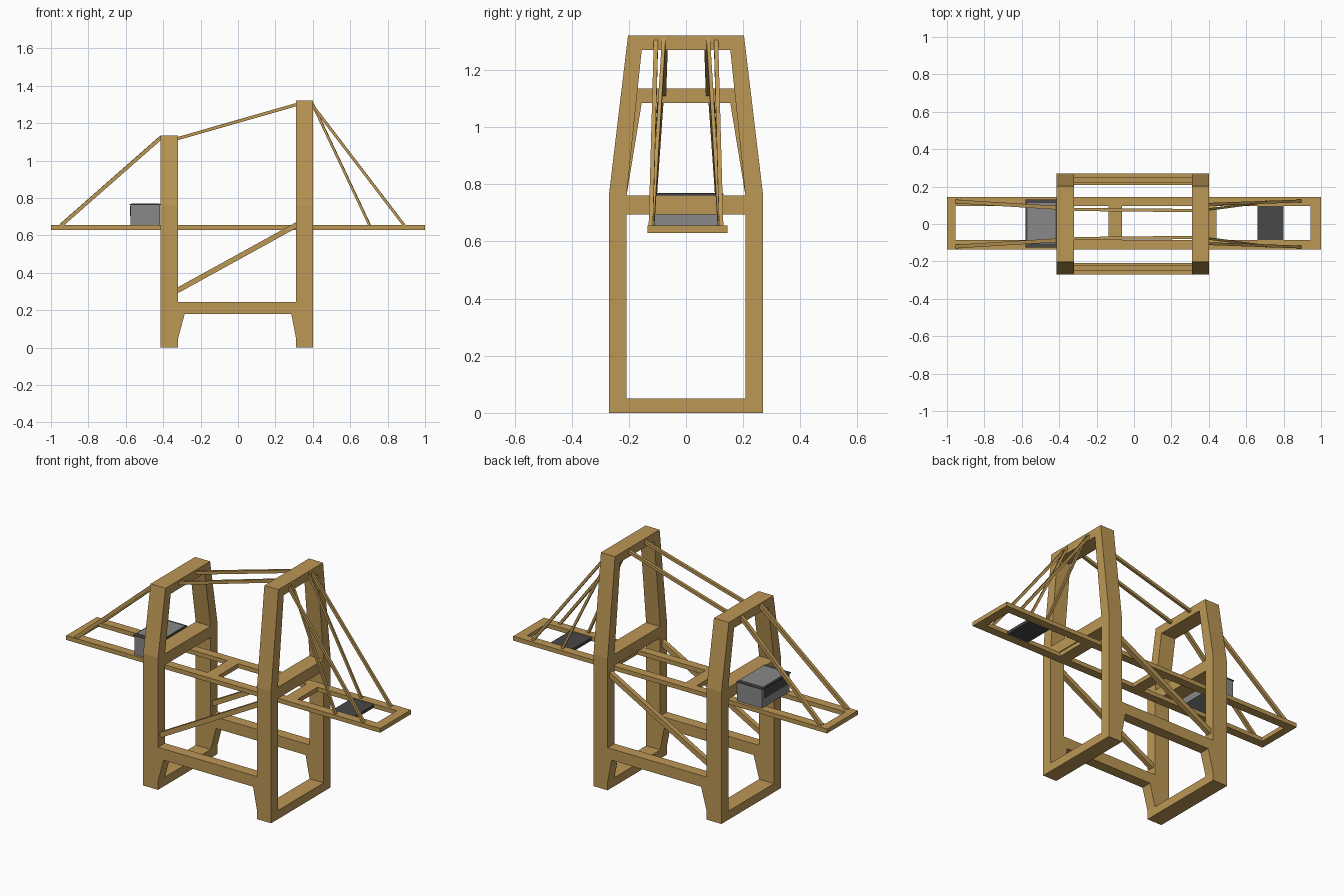
import bpy, bmesh
from mathutils import Vector

cube = bpy.data.objects.get("Cube")
if cube:
    bpy.data.objects.remove(cube, do_unlink=True)


def material(name, rgb):
    m = bpy.data.materials.new(name)
    m.use_nodes = True
    m.diffuse_color = (*rgb, 1)
    m.node_tree.nodes["Principled BSDF"].inputs["Base Color"].default_value = (*rgb, 1)
    return m


TAN = material("tan", (0.50, 0.31, 0.09))
GREY = material("grey", (0.25, 0.25, 0.25))
DARK = material("dark grey", (0.065, 0.065, 0.065))


def finish(name, bm, mat):
    bmesh.ops.recalc_face_normals(bm, faces=bm.faces[:])
    mesh = bpy.data.meshes.new(name)
    bm.to_mesh(mesh)
    bm.free()
    mesh.materials.append(mat)
    ob = bpy.data.objects.new(name, mesh)
    bpy.context.collection.objects.link(ob)
    return ob


def extrude(name, outer, place, depth, mat, inner=None):
    """Extrude a flat outline, or the ring between two matching outlines."""
    bm = bmesh.new()
    a = [bm.verts.new(place(*p)) for p in outer]
    if inner:
        b = [bm.verts.new(place(*p)) for p in inner]
        n = len(a)
        faces = [bm.faces.new((a[i], a[(i + 1) % n], b[(i + 1) % n], b[i])) for i in range(n)]
    else:
        faces = [bm.faces.new(a)]
    new = bmesh.ops.extrude_face_region(bm, geom=faces)["geom"]
    moved = [v for v in new if isinstance(v, bmesh.types.BMVert)]
    bmesh.ops.translate(bm, verts=moved, vec=depth)
    return finish(name, bm, mat)


def rect(u0, u1, v0, v1):
    return [(u0, v0), (u1, v0), (u1, v1), (u0, v1)]


def box(name, x0, x1, y0, y1, z0, z1, mat=TAN):
    return extrude(name, rect(x0, x1, y0, y1), lambda x, y: (x, y, z0), (0, 0, z1 - z0), mat)


def rod(name, start, end, width):
    """Square bar running between two points."""
    start, end = Vector(start), Vector(end)
    d = end - start
    side = d.cross((0, 0, 1)).normalized() * width / 2
    up = side.cross(d).normalized() * width / 2
    return extrude(name, rect(-1, 1, -1, 1), lambda u, v: start + side * u + up * v, d, TAN)


def mirrored(half):
    return half + [(-y, z) for y, z in reversed(half)]


# Two portal frames with tapered tops
for name, x0, x1, h in (("short", -0.415, -0.32, 1.135), ("tall", 0.31, 0.40, 1.32)):
    extrude(name + "_portal_frame", mirrored([(0.27, 0), (0.27, 0.76), (0.203, h)]),
            lambda y, z: (x0, y, z), (x1 - x0, 0, 0), TAN,
            mirrored([(0.208, 0.05), (0.208, 0.76), (0.155, h - 0.05)]))
    box(name + "_portal_crossbeam", x0, x1, -0.208, 0.208, 0.695, 0.76)

# Boom: rectangular frame with two cross bars
extrude("boom_frame", rect(-1, 1, -0.135, 0.145), lambda x, y: (x, y, 0.63),
        (0, 0, 0.025), TAN, rect(-0.955, 0.945, -0.085, 0.095))
box("boom_middle_bar", -0.135, -0.065, -0.085, 0.095, 0.63, 0.655)
box("boom_hinge_bar", 0.37, 0.44, -0.085, 0.095, 0.63, 0.655)
box("trolley", 0.66, 0.80, -0.085, 0.095, 0.634, 0.651, DARK)

# Machinery cabin with dark roof edge and end window
box("cabin", -0.575, -0.416, -0.122, 0.128, 0.655, 0.762, GREY)
box("cabin_roof_edge", -0.58, -0.414, -0.126, 0.132, 0.762, 0.767, DARK)
box("cabin_roof_panel", -0.57, -0.42, -0.103, 0.113, 0.767, 0.77, GREY)
box("cabin_window", -0.578, -0.575, -0.10, 0.106, 0.705, 0.758, DARK)

for s, side in ((-1, "right"), (1, "left")):
    # Lower beam with angled feet gussets
    extrude(side + "_lower_beam",
            [(-0.32, 0.245), (0.31, 0.245), (0.31, 0.05), (0.285, 0.18), (-0.285, 0.18), (-0.32, 0.05)],
            lambda x, z: (x, s * 0.208, z), (0, s * 0.062, 0), TAN)
    # Diagonal brace
    rod(side + "_brace", (-0.325, s * 0.237, 0.305), (0.32, s * 0.237, 0.66), 0.028)
    # Stays and tie rods
    rod(side + "_back_stay", (-0.41, s * 0.087, 1.125), (-0.948, s * 0.12, 0.652), 0.02)
    rod(side + "_top_tie", (-0.325, s * 0.078, 1.117), (0.315, s * 0.072, 1.3), 0.017)
    rod(side + "_inner_stay", (0.395, s * 0.077, 1.31), (0.705, s * 0.118, 0.652), 0.013)
    rod(side + "_outer_stay", (0.395, s * 0.105, 1.3), (0.89, s * 0.123, 0.652), 0.015)
